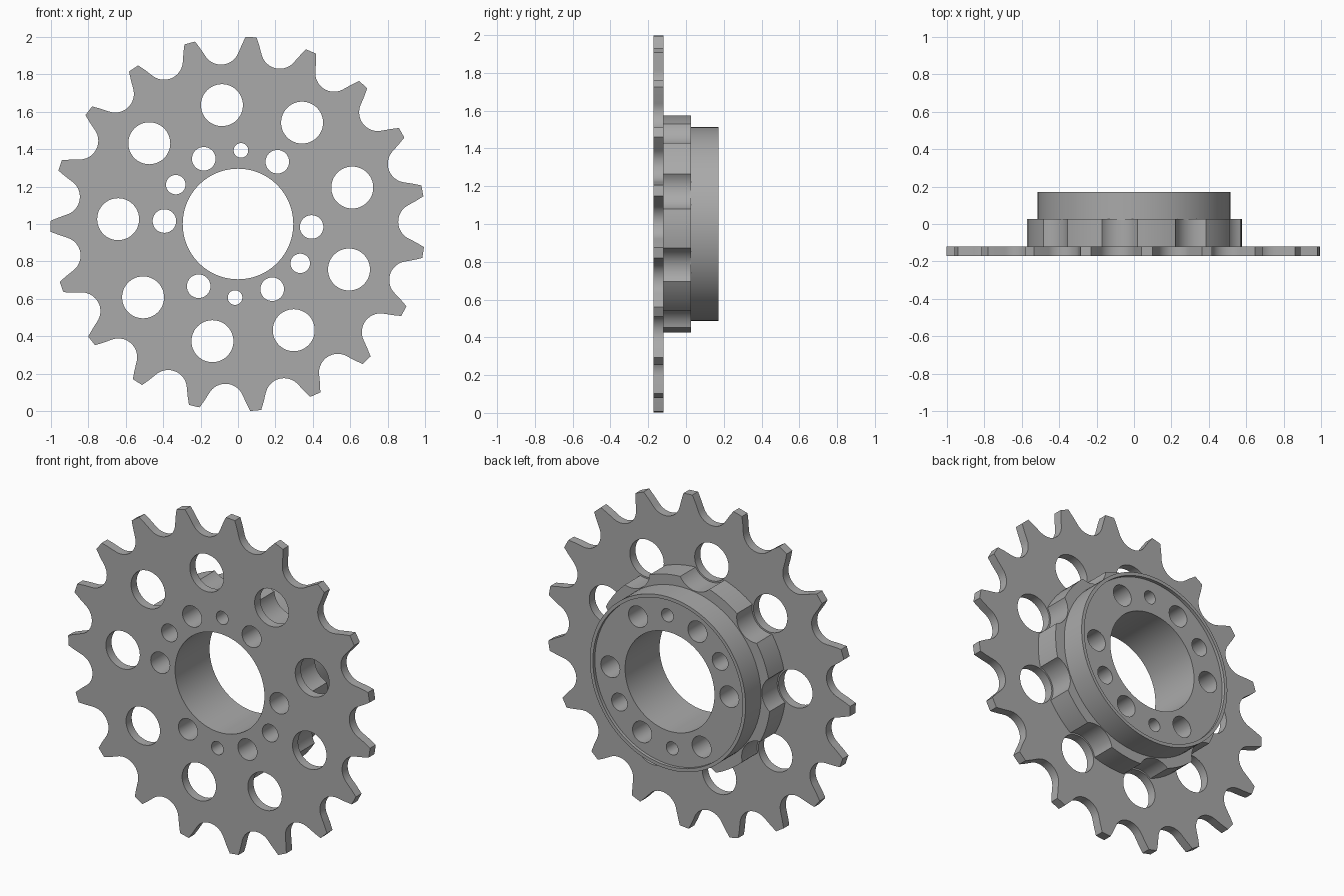
import bpy, bmesh
from math import sin, cos, radians, pi, sqrt, asin, acos

cube = bpy.data.objects.get("Cube")
if cube:
    bpy.data.objects.remove(cube, do_unlink=True)

steel = bpy.data.materials.new("grey_steel")
steel.use_nodes = True
GREY = (0.40, 0.40, 0.40, 1)
steel.diffuse_color = GREY
steel.node_tree.nodes["Principled BSDF"].inputs["Base Color"].default_value = GREY

PHASE = 57.7          # angle of one large hole and one bolt hole
TEETH, SCALLOPS = 19, 9


def polar(r, deg):
    return r * cos(radians(deg)), r * sin(radians(deg))


def circle(r, at=(0, 0), n=48):
    return [(at[0] + r * cos(2 * pi * i / n), at[1] + r * sin(2 * pi * i / n))
            for i in range(n)]


def slab(name, loops, y0, y1):
    """Filled outline with holes, extruded from y0 to y1."""
    curve = bpy.data.curves.new(name, "CURVE")
    curve.dimensions = "2D"
    curve.fill_mode = "BOTH"
    curve.extrude = (y1 - y0) / 2
    for pts in loops:
        s = curve.splines.new("POLY")
        s.points.add(len(pts) - 1)
        for p, (x, z) in zip(s.points, pts):
            p.co = (x, z, 0, 1)
        s.use_cyclic_u = True
    ob = bpy.data.objects.new(name, curve)
    bpy.context.collection.objects.link(ob)
    ob.rotation_euler = (pi / 2, 0, 0)
    ob.location = (0, (y0 + y1) / 2, 1)
    bpy.ops.object.select_all(action="DESELECT")
    ob.select_set(True)
    bpy.context.view_layer.objects.active = ob
    bpy.ops.object.convert(target="MESH")
    ob = bpy.context.object
    ob.name = name
    # weld the caps to the walls
    bm = bmesh.new()
    bm.from_mesh(ob.data)
    bmesh.ops.remove_doubles(bm, verts=bm.verts, dist=1e-5)
    bmesh.ops.recalc_face_normals(bm, faces=bm.faces)
    bm.to_mesh(ob.data)
    bm.free()
    ob.data.materials.clear()
    ob.data.materials.append(steel)
    bpy.ops.object.shade_smooth_by_angle(angle=radians(25))
    return ob


def toothed_outline():
    """Round roller gullets joined by tapering flanks to flat tips."""
    seat, roller, tip = 0.955, 0.1, 1.0
    half = [(roller * sin(radians(a)), seat - roller * cos(radians(a)))
            for a in range(0, 64, 7)]
    half += [(0.112, 0.952), (tip * sin(radians(7.8)), tip * cos(radians(7.8)))]
    gullet = [(-t, r) for t, r in reversed(half[1:])] + half
    pts = []
    for k in range(TEETH):
        a = radians(76.5 - 360 / TEETH * k)
        pts += [(r * cos(a) + t * sin(a), r * sin(a) - t * cos(a)) for t, r in gullet]
    return pts


def scalloped_outline(outer=0.575, ring=0.64, cut=0.121):
    """Disc bitten by circles concentric with the large holes."""
    edge = acos((outer**2 + ring**2 - cut**2) / (2 * outer * ring))
    swing = asin(outer * sin(edge) / cut)
    pitch = 2 * pi / SCALLOPS
    pts = []
    for k in range(SCALLOPS):
        a = radians(PHASE) + pitch * k
        cx, cz = ring * cos(a), ring * sin(a)
        for i in range(17):
            b = a + pi + swing * (1 - i / 8)
            pts.append((cx + cut * cos(b), cz + cut * sin(b)))
        for i in range(1, 8):
            b = a + edge + (pitch - 2 * edge) * i / 8
            pts.append((outer * cos(b), outer * sin(b)))
    return pts


# Bore, bolt holes and dowel holes pass through every layer
core = [circle(0.295, n=96)]
core += [circle(0.063, polar(0.393, PHASE + 60 * k), 32) for k in range(6)]
for k in (0, 180):
    core.append(circle(0.039, polar(0.393, PHASE + 30 + k), 32))
    core.append(circle(0.052, polar(0.393, PHASE + 90 + k), 32))
lightening = [circle(0.112, polar(0.64, PHASE + 40 * k)) for k in range(SCALLOPS)]

# Layers from front to back
slab("toothed_plate", [toothed_outline()] + core + lightening, -0.172, -0.119)
slab("scalloped_hub", [scalloped_outline()] + core, -0.119, 0.026)
slab("collar_body", [circle(0.494, n=96)] + core, 0.026, 0.153)
slab("collar_rim", [circle(0.514, n=96), circle(0.494, n=96)], 0.026, 0.172)
